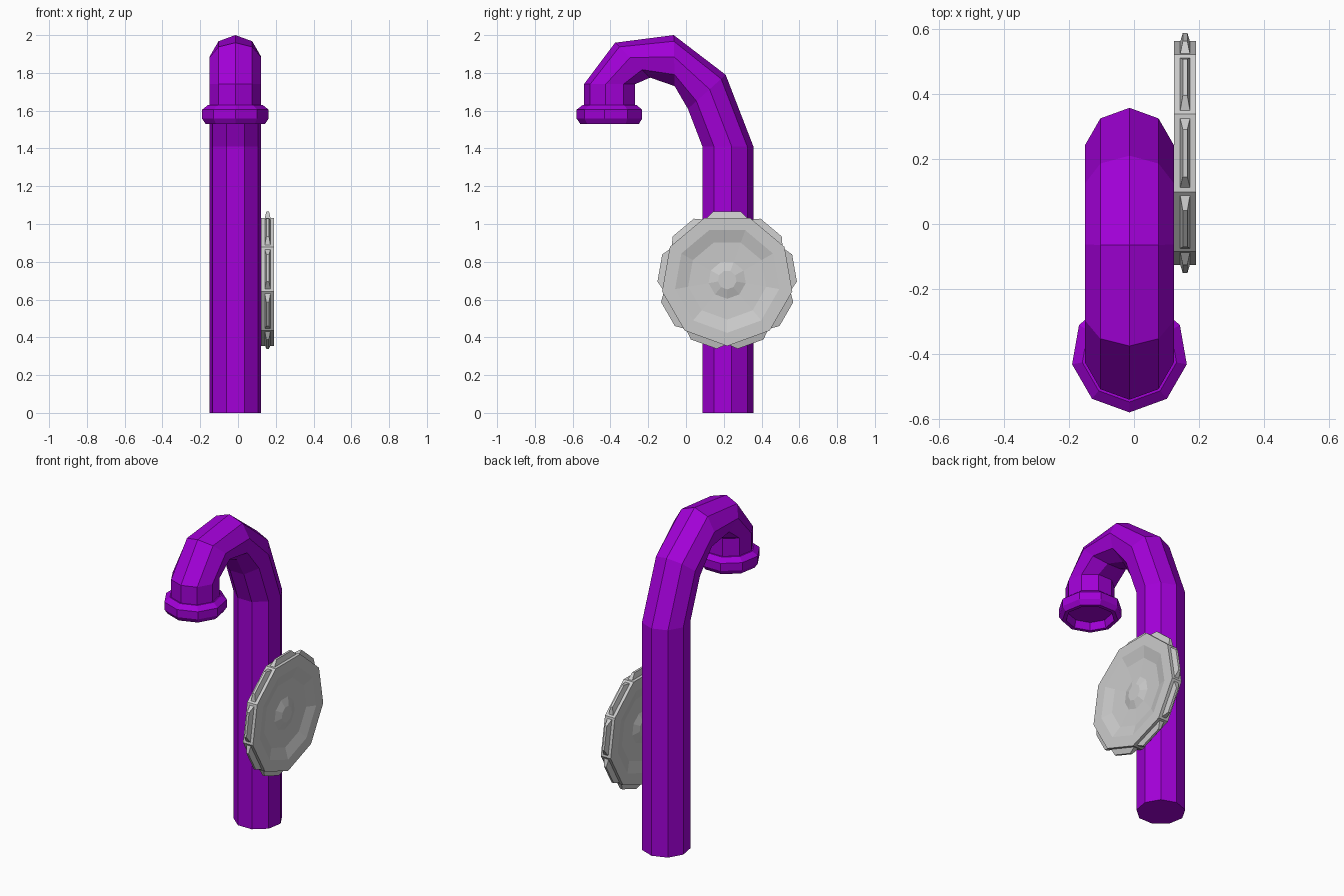
import bpy, bmesh
from math import sin, cos, radians
from mathutils import Vector

if "Cube" in bpy.data.objects:
    bpy.data.objects.remove(bpy.data.objects["Cube"])

N = 9            # every round part is nine-sided
PIPE_X = -0.014


def finish(name, bm, color=None):
    bmesh.ops.recalc_face_normals(bm, faces=bm.faces[:])
    me = bpy.data.meshes.new(name)
    bm.to_mesh(me)
    bm.free()
    ob = bpy.data.objects.new(name, me)
    bpy.context.collection.objects.link(ob)
    if color:
        me.materials.append(color)
    return ob


def loft(bm, rings):
    """Skin a list of point rings and cap both ends."""
    vs = [[bm.verts.new(p) for p in r] for r in rings]
    for a, b in zip(vs, vs[1:]):
        n = len(a)
        for i in range(n):
            j = (i + 1) % n
            bm.faces.new((a[i], a[j], b[j], b[i]))
    bm.faces.new(vs[0][::-1])
    bm.faces.new(vs[-1])


def pipe_ring(outer, inner, r=0.139):
    """Nine-gon with a corner at outer and a flat side at inner, both (y, z)."""
    o, i = Vector((0, *outer)), Vector((0, *inner))
    k = cos(radians(20))
    centre = (o * k + i) / (1 + k)
    return [centre + (o - centre) * cos(radians(40 * n))
            + Vector((PIPE_X + r * sin(radians(40 * n)), 0, 0)) for n in range(N)]


purple = bpy.data.materials.new("purple")
purple.diffuse_color = (0.36, 0.0, 0.68, 1)
purple.use_nodes = True
purple.node_tree.nodes["Principled BSDF"].inputs["Base Color"].default_value = purple.diffuse_color

# Pipe: straight riser and hooked neck
path = [((0.357, 0), (0.087, 0)), ((0.357, 1.41), (0.087, 1.41)),
        ((0.21, 1.79), (0.01, 1.61)), ((-0.065, 2.0), (-0.06, 1.73)),
        ((-0.375, 1.96), (-0.19, 1.775)), ((-0.54, 1.74), (-0.27, 1.74)),
        ((-0.54, 1.62), (-0.27, 1.62))]
bm = bmesh.new()
loft(bm, [pipe_ring(o, i) for o, i in path])
finish("pipe", bm, purple)

# Nozzle collar with hollow mouth
bm = bmesh.new()
collar = [(0.147, 1.63), (0.179, 1.605), (0.179, 1.558), (0.16, 1.53),
          (0.137, 1.53), (0.125, 1.575)]
loft(bm, [[(PIPE_X + r * sin(radians(40 * n)), -0.40 - r * cos(radians(40 * n)), z)
           for n in range(N)] for r, z in collar])
finish("nozzle_collar", bm, purple)

# Valve wheel: dished on both faces, with a raised hub
WHEEL = Vector((0.157, 0.218, 0.704))
half = [(0.05, 0.026), (0.10, 0.010), (0.21, 0.014), (0.28, 0.034), (0.35, 0.034)]
profile = [(r, -x) for r, x in half] + [(r, x) for r, x in reversed(half)]
bm = bmesh.new()
loft(bm, [[WHEEL + Vector((x, r * cos(radians(40 * n - 90)), r * sin(radians(40 * n - 90))))
           for n in range(N)] for r, x in profile])
finish("valve_wheel", bm)

# Grip ridges, one on each flat side of the wheel rim
bm = bmesh.new()
for n in range(N):
    a = radians(90 + 40 * n)
    out, side = Vector((0, cos(a), sin(a))), Vector((0, -sin(a), cos(a)))
    rings = [[WHEEL + out * h + side * (sy * w) + Vector((sx * t, 0, 0))
              for sx, sy in ((-1, -1), (1, -1), (1, 1), (-1, 1))]
             for h, w, t in ((0.325, 0.11, 0.016), (0.362, 0.073, 0.007))]
    loft(bm, rings)
finish("wheel_grips", bm)
